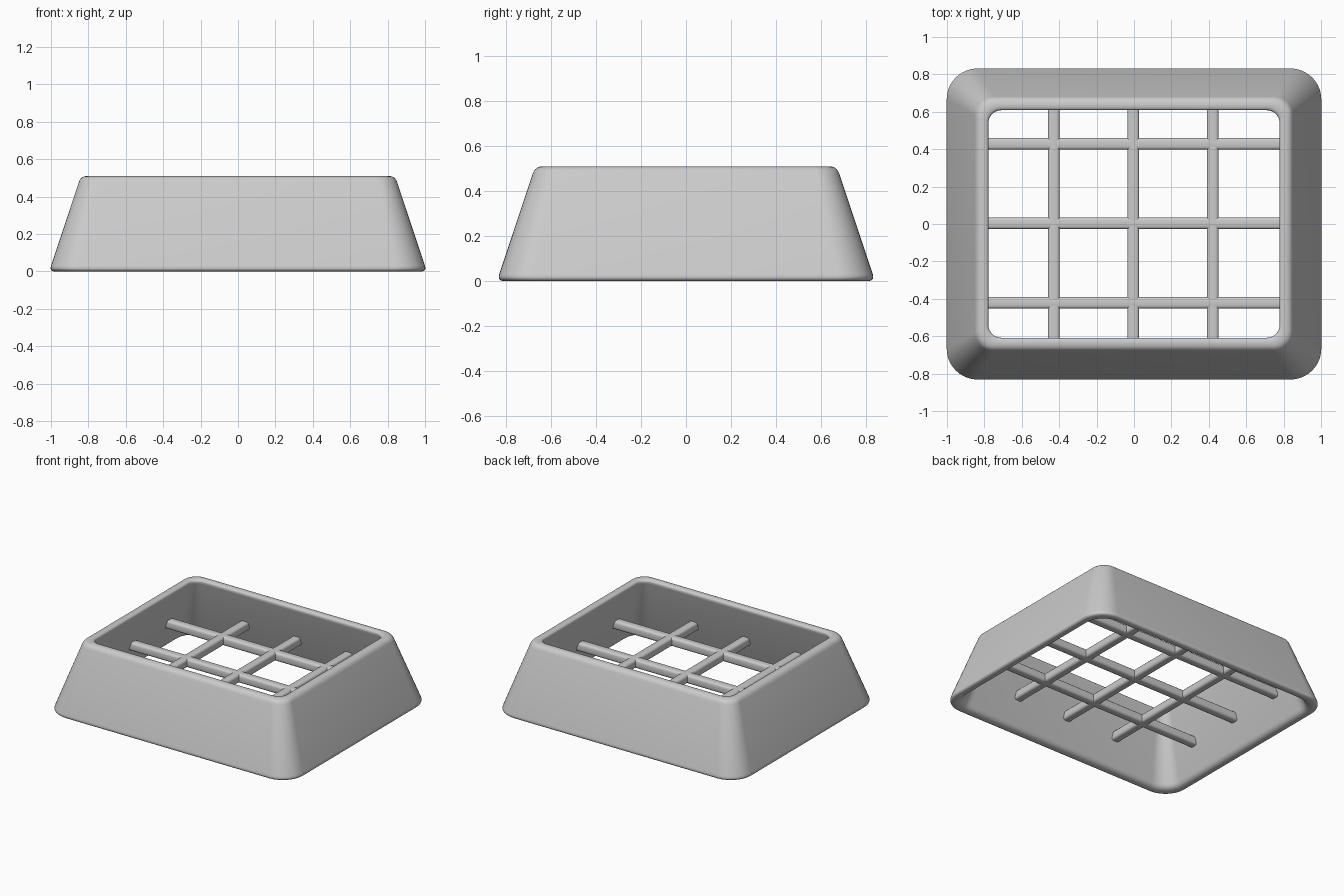
import bpy, bmesh, math
from mathutils import Vector

cube = bpy.data.objects.get("Cube")
if cube:
    bpy.data.objects.remove(cube, do_unlink=True)

HALF_X, HALF_Y, HEIGHT = 1.0, 0.83, 0.51

grey = bpy.data.materials.new("plain grey")
grey.use_nodes = True
GREY = (0.6, 0.6, 0.6, 1)
grey.diffuse_color = GREY
grey.node_tree.nodes["Principled BSDF"].inputs["Base Color"].default_value = GREY


def finish(bm, name):
    bmesh.ops.recalc_face_normals(bm, faces=bm.faces)
    mesh = bpy.data.meshes.new(name)
    bm.to_mesh(mesh)
    bm.free()
    mesh.materials.append(grey)
    obj = bpy.data.objects.new(name, mesh)
    bpy.context.collection.objects.link(obj)
    bpy.ops.object.select_all(action='DESELECT')
    obj.select_set(True)
    bpy.context.view_layer.objects.active = obj
    bpy.ops.object.shade_smooth_by_angle(angle=math.radians(35))
    return obj


def round_corners(points, reach, steps=6):
    """Round every corner of a closed profile."""
    out = []
    for i, p in enumerate(points):
        a = p + (points[i - 1] - p).normalized() * reach
        b = p + (points[(i + 1) % len(points)] - p).normalized() * reach
        for k in range(steps + 1):
            t = k / steps
            out.append(a * (1 - t) ** 2 + p * 2 * t * (1 - t) + b * t * t)
    return out


def rounded_rectangle(inset, z, steps=10):
    """Points of one ring around the frame, tighter corners further in."""
    r = 0.165 - 0.43 * inset
    cx, cy = HALF_X - inset - r, HALF_Y - inset - r
    ring = []
    for q, (sx, sy) in enumerate([(1, 1), (-1, 1), (-1, -1), (1, -1)]):
        for k in range(steps + 1):
            a = math.pi / 2 * (q + k / steps)
            ring.append((sx * cx + r * math.cos(a), sy * cy + r * math.sin(a), z))
    return ring


# Sloping wall: a leaning rounded cross-section (inset, height) swept around
section = [Vector(p) for p in [(-0.01, 0), (0.16, HEIGHT), (0.23, HEIGHT), (0.06, 0)]]
bm = bmesh.new()
rings = [[bm.verts.new(c) for c in rounded_rectangle(*p)] for p in round_corners(section, 0.034)]
for i, ring in enumerate(rings):
    prev = rings[i - 1]
    for j in range(len(ring)):
        bm.faces.new((prev[j - 1], prev[j], ring[j], ring[j - 1]))
finish(bm, "sloping_wall")


# Grid bars: softened square rods that run into the wall
def bar(name, centre, size):
    bm = bmesh.new()
    bmesh.ops.create_cube(bm, size=1)
    bmesh.ops.scale(bm, vec=size, verts=bm.verts)
    bmesh.ops.translate(bm, vec=centre, verts=bm.verts)
    along = max(range(3), key=lambda i: size[i])
    edges = [e for e in bm.edges
             if abs((e.verts[0].co - e.verts[1].co)[along]) > 0.5]
    bmesh.ops.bevel(bm, geom=edges, offset=0.017, segments=3, profile=0.5, affect='EDGES')
    finish(bm, name)


SPACING, BAR, BAR_Z = 0.425, 0.064, 0.22
for i, label in zip((-1, 0, 1), ("first", "middle", "last")):
    bar(label + "_long_bar", (0, i * SPACING + 0.004, BAR_Z), (1.79, BAR, BAR))
    bar(label + "_cross_bar", (i * SPACING - 0.004, 0, BAR_Z), (BAR, 1.45, BAR))
